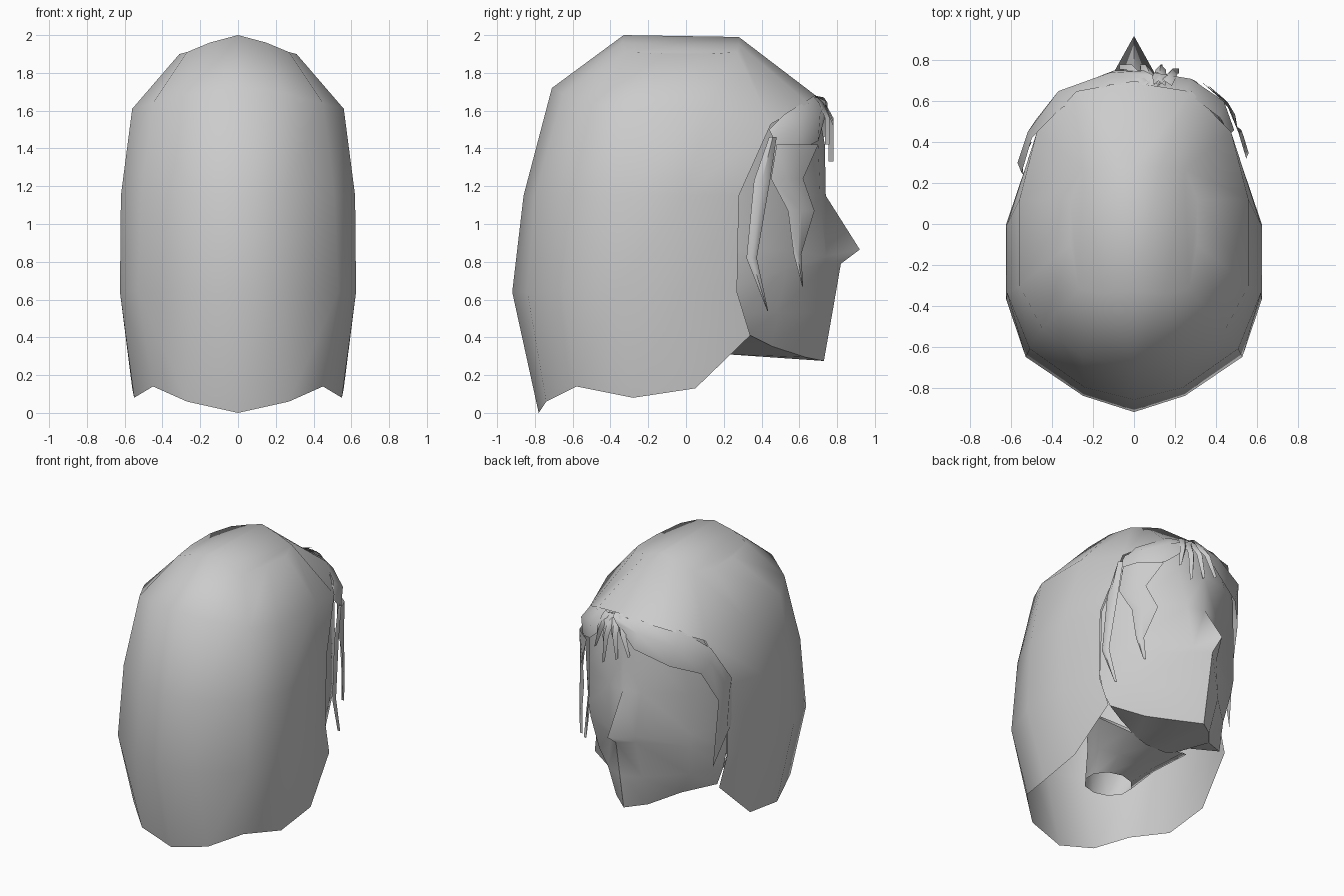
import bpy, math

if "Cube" in bpy.data.objects:
    bpy.data.objects.remove(bpy.data.objects["Cube"])

def make(name, verts, faces, mirror=False, angle=60):
    me = bpy.data.meshes.new(name)
    me.from_pydata(verts, [], faces)
    ob = bpy.data.objects.new(name, me)
    bpy.context.collection.objects.link(ob)
    bpy.ops.object.select_all(action='DESELECT')
    ob.select_set(True)
    bpy.context.view_layer.objects.active = ob
    if mirror:
        m = ob.modifiers.new("mirror", 'MIRROR')
        m.merge_threshold = 0.002
        bpy.ops.object.modifier_apply(modifier=m.name)
    bpy.ops.object.mode_set(mode='EDIT')
    bpy.ops.mesh.select_all(action='SELECT')
    bpy.ops.mesh.normals_make_consistent(inside=False)
    bpy.ops.object.mode_set(mode='OBJECT')
    bpy.ops.object.shade_smooth_by_angle(angle=math.radians(angle))
    return ob

def loft(rows, closed=False):
    """Join neighbouring rows of points with quads, as far as both rows reach."""
    verts, faces, starts = [], [], []
    for r in rows:
        starts.append(len(verts))
        verts += r
    for i in range(len(rows) - 1):
        n = min(len(rows[i]), len(rows[i + 1]))
        a, b = starts[i], starts[i + 1]
        for j in range(n if closed else n - 1):
            k = (j + 1) % n
            faces.append((a + j, a + k, b + k, b + j))
    return verts, faces

def level(z, pts):
    return [(x, y, z) for x, y in pts]

# Hair shell: half rows from the back centre round to the front
hair_rows = [
    [(0, -.78, 0), (.27, -.74, .06), (.45, -.58, .14), (.55, -.28, .08), (.56, .05, .13), (.51, .34, .41)],
    level(.64, [(0, -.92), (.25, -.84), (.53, -.65), (.625, -.37), (.625, .0), (.53, .27)]),
    level(1.15, [(0, -.86), (.24, -.8), (.51, -.61), (.62, -.34), (.62, .0), (.53, .28)]),
    [(0, -.71, 1.72), (.25, -.65, 1.69), (.45, -.51, 1.64), (.56, -.3, 1.61), (.56, .12, 1.61),
     (.475, .45, 1.53), (.28, .65, 1.64), (0, .70, 1.67)],
    [(0, -.33, 2), (.15, -.34, 1.96), (.27, -.32, 1.91), (.31, -.1, 1.9), (.31, .12, 1.9),
     (.25, .27, 1.91), (.13, .28, 1.95), (0, .28, 1.99)],
]
v, f = loft(hair_rows)
c = len(v) - 8
f += [(c, c + 1, c + 6, c + 7), (c + 1, c + 2, c + 5, c + 6), (c + 2, c + 3, c + 4, c + 5)]
make("hair", v, f, mirror=True, angle=80)

# Face mask with nose, chin and underside of the jaw
face_rows = [
    [(0, .69, 1.67), (.2, .65, 1.64), (.36, .56, 1.6), (.46, .45, 1.53)],
    level(1.42, [(0, .735), (.2, .7), (.39, .57), (.48, .39)]),
    level(1.15, [(0, .74), (.13, .71), (.41, .55), (.52, .28)]),
    [(0, .92, .865), (.1, .74, .83), (.42, .54, .86), (.52, .27, .86)],
    [(0, .82, .79), (.1, .74, .79), (.41, .53, .76), (.52, .26, .67)],
    level(.53, [(0, .775), (.14, .71), (.37, .49), (.5, .28)]),
    [(0, .73, .275), (.13, .63, .295), (.28, .45, .355), (.48, .32, .42)],
    [(0, .22, .31), (.08, .22, .31), (.17, .22, .34), (.3, .22, .42)],
]
make("face", *loft(face_rows), mirror=True, angle=45)

# Neck, leaning back under the hair
def ring(cy, cz, rx, ry, tilt, n=10):
    return [(rx * math.sin(t), cy + ry * math.cos(t), cz - tilt * math.cos(t))
            for t in (2 * math.pi * i / n for i in range(n))]
make("neck", *loft([ring(.02, .52, .4, .25, .2), ring(-.14, .38, .25, .2, .1),
                    ring(-.27, .25, .17, .15, 0)], closed=True))

# Swept fringe on the left: hairline edge, swollen middle, lower edge
fringe = [
    [(.1, .68, 1.68), (-.12, .68, 1.67), (-.35, .57, 1.62), (-.5, .42, 1.47), (-.55, .25, 1.2), (-.54, .24, .85)],
    [(.09, .73, 1.67), (-.12, .74, 1.6), (-.37, .65, 1.53), (-.52, .45, 1.38), (-.57, .3, 1.13), (-.55, .31, .8)],
    [(.05, .75, 1.64), (-.1, .75, 1.48), (-.33, .66, 1.38), (-.48, .51, 1.31), (-.54, .39, 1.08), (-.5, .4, .58)],
]
make("left_fringe", *loft(fringe))

# Short fringe on the right of the parting
make("right_fringe", *loft([
    [(.06, .68, 1.68), (.25, .65, 1.66), (.42, .52, 1.58), (.47, .44, 1.5)],
    [(.1, .74, 1.65), (.28, .71, 1.58), (.44, .6, 1.52), (.49, .46, 1.46)],
    [(.14, .74, 1.58), (.3, .7, 1.44), (.44, .58, 1.38), (.49, .46, 1.34)],
]))

# Side locks on the right, laid just outside the face
def side_x(y):
    pts = [(.25, .57), (.45, .51), (.57, .46), (.68, .36), (.76, .22)]
    for (y0, x0), (y1, x1) in zip(pts, pts[1:]):
        if y <= y1:
            break
    return x0 + (x1 - x0) * (y - y0) / (y1 - y0)

def lock(name, sections):
    """Each section is (y of rear edge, y of front edge, z)."""
    rows = []
    for a, b, z in sections:
        m = (a + b) / 2
        rows.append([(side_x(a), a, z), (side_x(m) + .02, m, z), (side_x(b), b, z)])
    make(name, *loft(rows))

lock("rear_lock", [(.44, .48, 1.46), (.36, .445, 1.23), (.32, .375, .82), (.43, .435, .54)])
lock("front_lock", [(.48, .7, 1.42), (.45, .62, 1.24), (.54, .68, 1.07),
                    (.57, .61, .84), (.615, .62, .67)])

# Small wisps fanning out from the parting
def wisp(name, x0, x1, y1, z1, w=.035):
    rows = []
    for t in (0, .2, .55, 1):
        x = x0 + (x1 - x0) * t
        y = .69 + (y1 - .69) * min(1, t * 2.2)
        z = 1.67 - (1.67 - z1) * t ** 1.4
        h = w * (1 - .97 * t ** 2)
        rows.append([(x - h, y - .015, z), (x, y + .01, z), (x + h, y - .015, z)])
    make(name, *loft(rows))

for i, (x1, y1, z1) in enumerate([(-.07, .77, 1.42), (.03, .77, 1.38), (.14, .77, 1.33),
                                  (.22, .75, 1.42)]):
    wisp(f"wisp_{i + 1}", .06 + .03 * i, x1, y1, z1)
